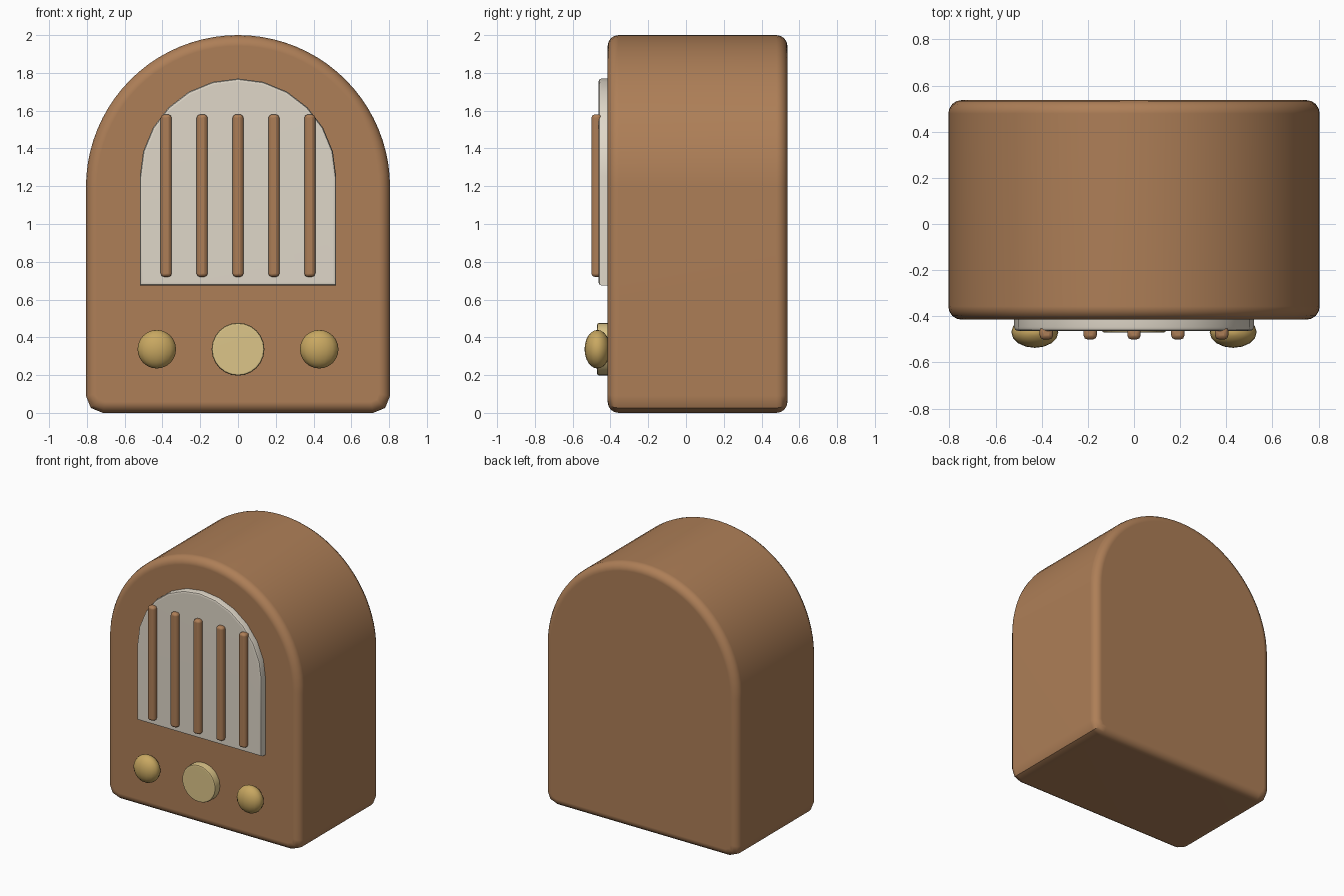
import bpy, bmesh
from math import sin, cos, pi, radians

if "Cube" in bpy.data.objects:
    bpy.data.objects.remove(bpy.data.objects["Cube"])


def material(name, rgb):
    m = bpy.data.materials.new(name)
    m.diffuse_color = (*rgb, 1)
    m.use_nodes = True
    m.node_tree.nodes["Principled BSDF"].inputs["Base Color"].default_value = m.diffuse_color
    return m


WOOD = material("wood", (0.42, 0.21, 0.095))
CLOTH = material("cloth", (0.74, 0.68, 0.58))
CREAM = material("cream", (0.72, 0.56, 0.25))
BRASS = material("brass", (0.58, 0.39, 0.12))


def finish(obj, mat, angle=35):
    obj.data.materials.append(mat)
    bpy.ops.object.select_all(action='DESELECT')
    obj.select_set(True)
    bpy.context.view_layer.objects.active = obj
    bpy.ops.object.shade_smooth_by_angle(angle=radians(angle))
    wn = obj.modifiers.new("flat_normals", 'WEIGHTED_NORMAL')
    wn.keep_sharp = True
    return obj


def slab(name, outline, y0, y1, bevel, segments, mat, both=True):
    """Extrude an (x, z) outline from y0 to y1 and round its front/back rims."""
    bm = bmesh.new()
    face = bm.faces.new([bm.verts.new((x, y0, z)) for x, z in outline])
    ext = bmesh.ops.extrude_face_region(bm, geom=[face])
    for v in ext["geom"]:
        if isinstance(v, bmesh.types.BMVert):
            v.co.y = y1
    if not any(f is face for f in bm.faces):
        raise RuntimeError("missing cap")
    bmesh.ops.recalc_face_normals(bm, faces=bm.faces[:])
    rims = [e for e in bm.edges
            if abs(e.verts[0].co.y - e.verts[1].co.y) < 1e-6
            and (both or abs(e.verts[0].co.y - y0) < 1e-6)]
    bmesh.ops.bevel(bm, geom=rims, offset=bevel, segments=segments,
                    profile=0.5, affect='EDGES')
    me = bpy.data.meshes.new(name)
    bm.to_mesh(me)
    bm.free()
    obj = bpy.data.objects.new(name, me)
    bpy.context.collection.objects.link(obj)
    return finish(obj, mat)


def arc(r, cz, n, a0=0.0, a1=pi):
    return [(r * cos(a0 + (a1 - a0) * i / n), cz + r * sin(a0 + (a1 - a0) * i / n))
            for i in range(n + 1)]


# Cabinet with an arched top and clipped bottom corners
corner = [(0.715, 0), (0.779, 0.026), (0.805, 0.09)]
mirrored = [(-x, z) for x, z in reversed(corner)]
slab("cabinet", corner + arc(0.805, 1.195, 40) + mirrored, -0.415, 0.537, 0.058, 4, WOOD)

# Speaker cloth panel
slab("speaker_cloth", [(-0.52, 0.675), (0.52, 0.675)] + arc(0.52, 1.25, 12),
     -0.464, -0.40, 0.017, 2, CLOTH, both=False)

# Vertical grille bars
for i in range(5):
    bpy.ops.mesh.primitive_cube_add(size=1, location=((i - 2) * 0.19, -0.473, 1.15))
    bar = bpy.context.object
    bar.name = f"grille_bar_{i + 1}"
    bar.scale = (0.058, 0.056, 0.86)
    bpy.ops.object.transform_apply(location=False, rotation=False, scale=True)
    bev = bar.modifiers.new("rounding", 'BEVEL')
    bev.width, bev.segments = 0.018, 2
    finish(bar, WOOD, 50)

# Tuning dial
slab("tuning_dial", arc(0.14, 0.337, 23, 0, 2 * pi * 23 / 24),
     -0.471, -0.40, 0.012, 2, CREAM, both=False)

# Control knobs
for side, x in (("left", -0.43), ("right", 0.43)):
    bpy.ops.mesh.primitive_uv_sphere_add(segments=16, ring_count=12, radius=1,
                                         location=(x, -0.469, 0.337))
    knob = bpy.context.object
    knob.name = f"{side}_knob"
    knob.scale = (0.102, 0.068, 0.102)
    bpy.ops.object.transform_apply(location=False, rotation=False, scale=True)
    finish(knob, BRASS, 60)
